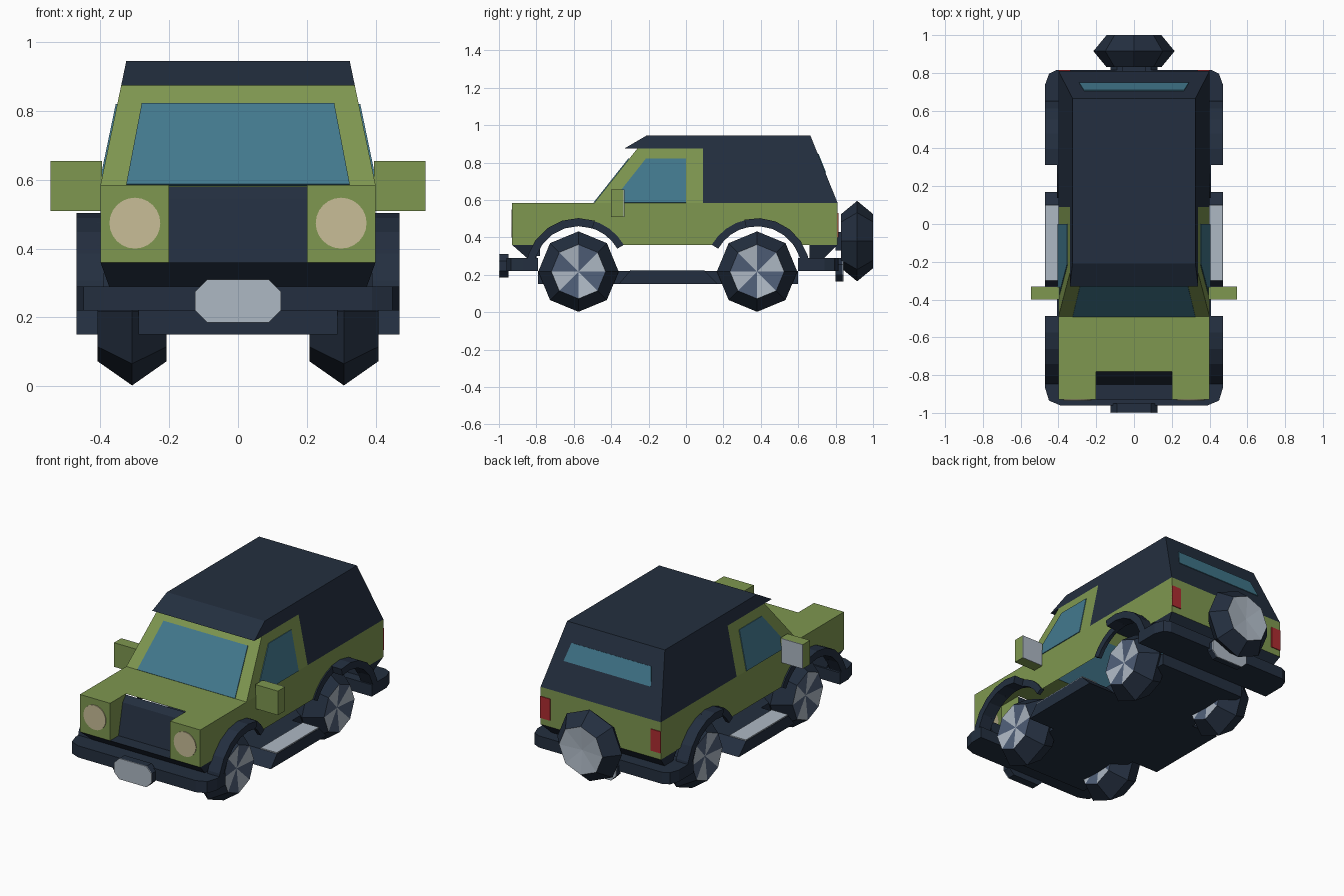
import bpy, bmesh
from math import sin, cos, pi, radians
from mathutils import Vector

if "Cube" in bpy.data.objects:
    bpy.data.objects.remove(bpy.data.objects["Cube"])


def material(name, rgb):
    m = bpy.data.materials.new(name)
    m.use_nodes = True
    m.diffuse_color = (*rgb, 1)
    m.node_tree.nodes["Principled BSDF"].inputs["Base Color"].default_value = (*rgb, 1)
    return m


GREEN = material("olive_green", (.21, .31, .08))
DARK = material("dark_navy", (.017, .028, .05))
GLASS = material("blue_glass", (.055, .19, .27))
SILVER = material("silver", (.42, .48, .55))
SLATE = material("slate_blue", (.08, .115, .19))
CREAM = material("cream_lamp", (.58, .51, .31))
RED = material("red_lamp", (.42, .025, .03))


def make(name, verts, faces, mats):
    me = bpy.data.meshes.new(name)
    me.from_pydata([tuple(v) for v in verts], [], faces)
    bm = bmesh.new()
    bm.from_mesh(me)
    bmesh.ops.remove_doubles(bm, verts=bm.verts, dist=.0005)
    bmesh.ops.recalc_face_normals(bm, faces=bm.faces)
    bm.to_mesh(me)
    bm.free()
    for m in mats:
        me.materials.append(m)
    ob = bpy.data.objects.new(name, me)
    bpy.context.collection.objects.link(ob)
    return ob


def loft(name, low, high, mat):
    """Solid between two matching loops."""
    n = len(low)
    faces = [tuple(range(n)), tuple(range(n, 2 * n))]
    faces += [(i, (i + 1) % n, n + (i + 1) % n, n + i) for i in range(n)]
    return make(name, list(low) + list(high), faces, [mat])


def extrude(name, pts, axis, a, b, mat):
    """Push a flat outline along one axis."""
    def at(t):
        return [{'x': (t, p, q), 'y': (p, t, q), 'z': (p, q, t)}[axis] for p, q in pts]
    return loft(name, at(a), at(b), mat)


def box(name, x, y, z, mat):
    outline = [(x[0], y[0]), (x[1], y[0]), (x[1], y[1]), (x[0], y[1])]
    return extrude(name, outline, 'z', z[0], z[1], mat)


def plate(name, pts, mat, t=.0045):
    """Thin panel centred on a surface, visible from both sides."""
    p = [Vector(q) for q in pts]
    n = (p[1] - p[0]).cross(p[2] - p[0]).normalized() * t
    return loft(name, [q - n for q in p], [q + n for q in p], mat)


def shell(name, polys, mat):
    """Open skin made from separate panels."""
    verts, faces = [], []
    for poly in polys:
        faces.append(tuple(range(len(verts), len(verts) + len(poly))))
        verts += poly
    return make(name, verts, faces, [mat])


def arc(cy, r, a0, a1, n=10):
    return [(cy + r * cos(radians(a0 + (a1 - a0) * i / n)),
             AXLE_Z + r * sin(radians(a0 + (a1 - a0) * i / n))) for i in range(n + 1)]


def flank(z):
    """Half width of the cabin at a height."""
    return .4 - (z - BELT) * .208


FRONT, REAR, AXLE_Z = -.575, .38, .22
BELT, SILL, EAVE, TOP = .585, .36, .875, .945
NOSE, TAIL = -.93, .81
SIDES = ((1, "left"), (-1, "right"))

# Lower body skin with wheel openings and a notched nose
side = [(NOSE, BELT), (NOSE, SILL)] + arc(FRONT, .28, 150, 30)
side += arc(REAR, .28, 150, 30) + [(TAIL, SILL), (TAIL, BELT)]
panels = [[(s * .4, y, z) for y, z in side] for s, _ in SIDES]
panels.append([(x, y, BELT) for x, y in (
    (-.4, NOSE), (-.2, NOSE), (-.2, -.78), (.2, -.78), (.2, NOSE), (.4, NOSE), (.4, -.49), (-.4, -.49))])
for s, _ in SIDES:
    panels.append([(s * .2, NOSE, SILL), (s * .4, NOSE, SILL), (s * .4, NOSE, BELT), (s * .2, NOSE, BELT)])
    panels.append([(s * .2, NOSE, SILL), (s * .2, -.78, SILL), (s * .2, -.78, BELT), (s * .2, NOSE, BELT)])
panels.append([(-.4, TAIL, SILL), (.4, TAIL, SILL), (.4, TAIL, BELT), (-.4, TAIL, BELT)])
shell("lower_body", panels, GREEN)

# Grille and tapered skirts above the bumpers
extrude("grille", [(-.78, .58), (-.81, .545), (-.85, SILL), (-.85, .3), (-.78, .3)], 'x', -.2, .2, DARK)
for name, y0, y1, back in (("front_skirt", NOSE, -.85, -.8), ("rear_skirt", TAIL, .74, .66)):
    loft(name, [(-.375, y1, .29), (.375, y1, .29), (.375, back, .29), (-.375, back, .29)],
         [(-.4, y0, SILL), (.4, y0, SILL), (.4, back, SILL), (-.4, back, SILL)], DARK)

# Cabin front and doors
cab = [(-.49, BELT), (-.26, EAVE), (.09, EAVE), (.09, BELT)]
panels = [[(s * flank(z), y, z) for y, z in cab] for s, _ in SIDES]
panels.append([(s * flank(z), y, z) for s, (y, z) in
               ((-1, cab[0]), (1, cab[0]), (1, cab[1]), (-1, cab[1]))])
shell("cabin", panels, GREEN)

# Hard top with a front visor lip
w, e, b = flank(TOP), flank(EAVE), flank(BELT)
hard = [(.09, BELT), (.09, EAVE), (-.33, EAVE), (-.21, TOP), (.665, TOP), (TAIL, BELT)]
panels = [[(s * flank(z), y, z) for y, z in hard] for s, _ in SIDES]
for i in range(1, 5):
    (y0, z0), (y1, z1) = hard[i], hard[i + 1]
    panels.append([(-flank(z0), y0, z0), (flank(z0), y0, z0), (flank(z1), y1, z1), (-flank(z1), y1, z1)])
shell("hard_top", panels, DARK)

# Windows
plate("windshield", [(-.325, -.49, BELT), (.325, -.49, BELT), (.28, -.304, .82), (-.28, -.304, .82)], GLASS)
plate("rear_window", [(-.29, .745, .745), (.29, .745, .745), (.265, .705, .845), (-.265, .705, .845)], GLASS)
for s, label in SIDES:
    plate(label + "_door_window", [(s * flank(z), y, z) for y, z in
          ((-.4, BELT), (-.215, .82), (0, .82), (0, BELT))], GLASS)

# Frame, side steps and bumpers
box("frame", (-.29, .29), (-.79, .6), (.15, .22), DARK)
extrude("step_base", [(-.36, .15), (-.3, .22), (.1, .22), (.17, .15)], 'x', -.47, .47, DARK)
bumper = [(.47, -.79), (.47, -.87), (.45, -.935), (.39, -.96)]
extrude("front_bumper", bumper + [(-x, y) for x, y in reversed(bumper)], 'z', .22, .29, DARK)
bumper = [(.47, .6), (.47, .74), (.45, .795), (.41, .815)]
extrude("rear_bumper", bumper + [(-x, y) for x, y in reversed(bumper)], 'z', .22, .29, DARK)

# Eight sided tags on both bumpers
tag = [(.125, .22), (.09, .185), (-.09, .185), (-.125, .22), (-.125, .275), (-.09, .31), (.09, .31), (.125, .275)]
extrude("front_tag_mount", tag, 'y', -.995, -.95, DARK)
extrude("front_tag", tag, 'y', -1, -.995, SILVER)
tag = [(x, z - .02) for x, z in tag]
extrude("rear_tag_mount", tag, 'y', .8, .838, DARK)
extrude("rear_tag", tag, 'y', .838, .843, SILVER)


def wheel(name, centre, axis, sign, half, two_tone):
    """Eight sided tyre with a central ridge and wedge hub faces."""
    verts, faces = [], []
    for off, r in ((-half, .145), (0, .215), (half, .145)):
        for k in range(8):
            u, v = r * cos(k * pi / 4), r * sin(k * pi / 4)
            p = (off, u, v) if axis == 'x' else (u, off, v)
            verts.append(Vector(centre) + Vector(p))
    for off in (-half, half):
        p = (off * .85, 0, 0) if axis == 'x' else (0, off * .85, 0)
        verts.append(Vector(centre) + Vector(p))
    for k in range(8):
        j = (k + 1) % 8
        faces += [(k, j, 8 + j, 8 + k), (8 + k, 8 + j, 16 + j, 16 + k), (k, j, 24), (16 + k, 16 + j, 25)]
    ob = make(name, verts, faces, [DARK, SILVER, SLATE])
    for f in ob.data.polygons:
        if len(f.vertices) == 3:
            f.material_index = 2 if two_tone and (f.index // 4) % 2 else 1


for s, label in SIDES:
    # Wheels, arch linings and wide flares running into the bumpers
    for cy, end, a0, a1 in ((FRONT, "front", 72, 180), (REAR, "rear", 104, 0)):
        wheel(f"{end}_{label}_wheel", (s * .308, cy, .217), 'x', s, .1, True)
        ring = arc(cy, .28, 30, 150) + arc(cy, .24, 150, 30)
        extrude(f"{end}_{label}_arch", ring, 'x', s * .385, s * .408, DARK)
        flare = arc(cy, .283, a0, a1, 6) + arc(cy, .24, a1, a0, 6)
        extrude(f"{end}_{label}_flare", flare, 'x', s * .39, s * .47, DARK)
    # Step tread, mirror and lamps
    plate(label + "_step_tread", [(s * .36, -.3, .222), (s * .468, -.3, .222),
                                  (s * .468, .1, .222), (s * .36, .1, .222)], SILVER)
    box(label + "_mirror", (s * .395, s * .545), (-.4, -.334), (.51, .655), GREEN)
    box(label + "_mirror_glass", (s * .405, s * .545), (-.334, -.33), (.51, .655), SILVER)
    lamp = [(s * .3 + .074 * cos(k * pi / 12), .474 + .074 * sin(k * pi / 12)) for k in range(24)]
    extrude(label + "_headlight", lamp, 'y', NOSE - .004, NOSE + .004, CREAM)
    box(label + "_tail_light", (s * .335, s * .4), (TAIL - .002, TAIL + .005), (.4, .53), RED)

# Spare wheel on the tail
box("spare_mount", (-.06, .06), (.8, .86), (.33, .43), DARK)
wheel("spare_wheel", (0, .915, .38), 'y', 1, .085, False)
